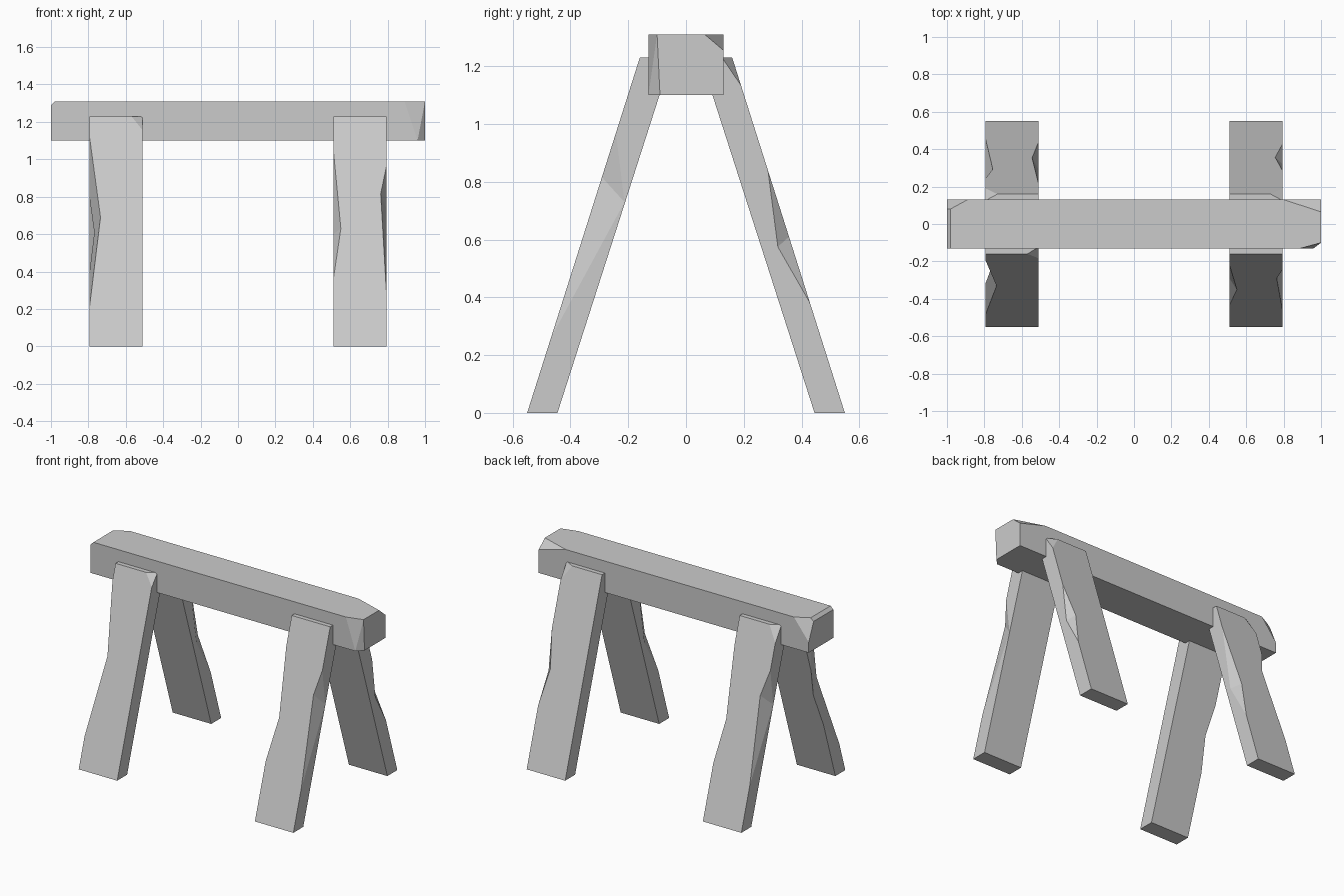
import bpy, bmesh
from mathutils import Vector

if "Cube" in bpy.data.objects:
    bpy.data.objects.remove(bpy.data.objects["Cube"])

OUT_SLOPE = 0.317    # lean of the legs' outer faces


def prism(profile, x0, x1):
    """Extrude a (y, z) profile along x."""
    bm = bmesh.new()
    f = bm.faces.new([bm.verts.new((x0, y, z)) for y, z in profile])
    ext = bmesh.ops.extrude_face_region(bm, geom=[f])
    bmesh.ops.translate(bm, vec=(x1 - x0, 0, 0),
                        verts=[g for g in ext["geom"] if isinstance(g, bmesh.types.BMVert)])
    bmesh.ops.recalc_face_normals(bm, faces=bm.faces)
    return bm


def slice_corner(bm, a, b, c):
    """Cut away the corner beyond the plane through three points."""
    a, b, c = Vector(a), Vector(b), Vector(c)
    n = (b - a).cross(c - a).normalized()
    centre = sum((v.co for v in bm.verts), Vector()) / len(bm.verts)
    if (centre - a).dot(n) > 0:
        n = -n
    bmesh.ops.bisect_plane(bm, geom=bm.verts[:] + bm.edges[:] + bm.faces[:], dist=1e-5,
                           plane_co=a, plane_no=n, clear_outer=True)
    bmesh.ops.holes_fill(bm, edges=[e for e in bm.edges if e.is_boundary])
    bmesh.ops.recalc_face_normals(bm, faces=bm.faces)


def to_object(bm, name):
    me = bpy.data.meshes.new(name)
    bm.to_mesh(me)
    bm.free()
    ob = bpy.data.objects.new(name, me)
    bpy.context.collection.objects.link(ob)
    return ob


def notch(ob, a, b, c, d):
    """Carve a V-shaped chip: a, b on the edge, c-d the valley line."""
    pts = [Vector(p) for p in (a, b, c, d)]
    mid = (pts[2] + pts[3]) / 2
    bm = bmesh.new()
    for p in pts:
        bm.verts.new(mid + (p - mid) * 1.7)
    bmesh.ops.convex_hull(bm, input=bm.verts)
    bmesh.ops.recalc_face_normals(bm, faces=bm.faces)
    cutter = to_object(bm, "chip_cutter")
    cutter.hide_render = True
    mod = ob.modifiers.new("chip", "BOOLEAN")
    mod.operation, mod.solver, mod.object = "DIFFERENCE", "EXACT", cutter
    bpy.context.view_layer.objects.active = ob
    bpy.ops.object.modifier_apply(modifier=mod.name)
    bpy.data.objects.remove(cutter)


def leg(name, sx, sy, notches, corner=None):
    """Leaning plank. notch: edge x, top z, bottom z, valley (x, z) on the outer
    face, valley end (x, y, z) inside. y values are given for sy = +1."""
    profile = [(sy * y, z) for y, z in ((0.55, 0), (0.445, 0), (0.05, 1.23), (0.16, 1.23))]
    bm = prism(profile, sx * 0.51, sx * 0.795)
    if corner:
        slice_corner(bm, *[(x, sy * y, z) for x, y, z in corner])
    ob = to_object(bm, name)

    def outer(x, z):
        return (x, sy * (0.55 - OUT_SLOPE * z), z)
    for x, za, zb, (dx, dz), (cx, cy, cz) in notches:
        notch(ob, outer(x, za), outer(x, zb), (cx, sy * cy, cz), outer(dx, dz))


# Top beam with knocked-off corners
bm = prism([(-0.13, 1.10), (0.13, 1.10), (0.13, 1.31), (-0.13, 1.31)], -1, 1)
for tri in (
    ((0.80, 0.13, 1.31), (1, 0.065, 1.31), (1, 0.13, 1.255)),
    ((-0.89, 0.13, 1.31), (-1, 0.07, 1.31), (-1, 0.13, 1.17)),
    ((-0.98, 0.13, 1.31), (-0.98, -0.13, 1.31), (-1, 0, 1.29)),
    ((0.89, -0.13, 1.31), (0.96, -0.13, 1.10), (1, -0.10, 1.31)),
    ((0.96, -0.13, 1.10), (1, -0.10, 1.31), (1, -0.09, 1.10)),
):
    slice_corner(bm, *tri)
to_object(bm, "beam")

# Four splayed legs
leg("front_left_leg", -1, -1,
    [(-0.795, 1.13, 0.20, (-0.735, 0.69), (-0.795, 0.184, 0.543))],
    [(-0.57, 0.16, 1.23), (-0.51, 0.18, 1.16), (-0.51, 0.123, 1.23)])
leg("front_right_leg", 1, -1,
    [(0.795, 0.97, 0.26, (0.763, 0.816), (0.795, 0.213, 0.73)),
     (0.51, 1.05, 0.36, (0.55, 0.63), (0.51, 0.29, 0.60))])
leg("back_left_leg", -1, 1,
    [(-0.795, 0.97, 0.28, (-0.755, 0.81), (-0.795, 0.213, 0.73)),
     (-0.51, 1.06, 0.35, (-0.545, 0.62), (-0.51, 0.29, 0.60))],
    [(-0.73, 0.16, 1.23), (-0.795, 0.186, 1.14), (-0.795, 0.125, 1.23)])
leg("back_right_leg", 1, 1,
    [(0.795, 0.84, 0.38, (0.755, 0.61), (0.795, 0.318, 0.575))],
    [(0.73, 0.16, 1.23), (0.795, 0.186, 1.14), (0.795, 0.125, 1.23)])
